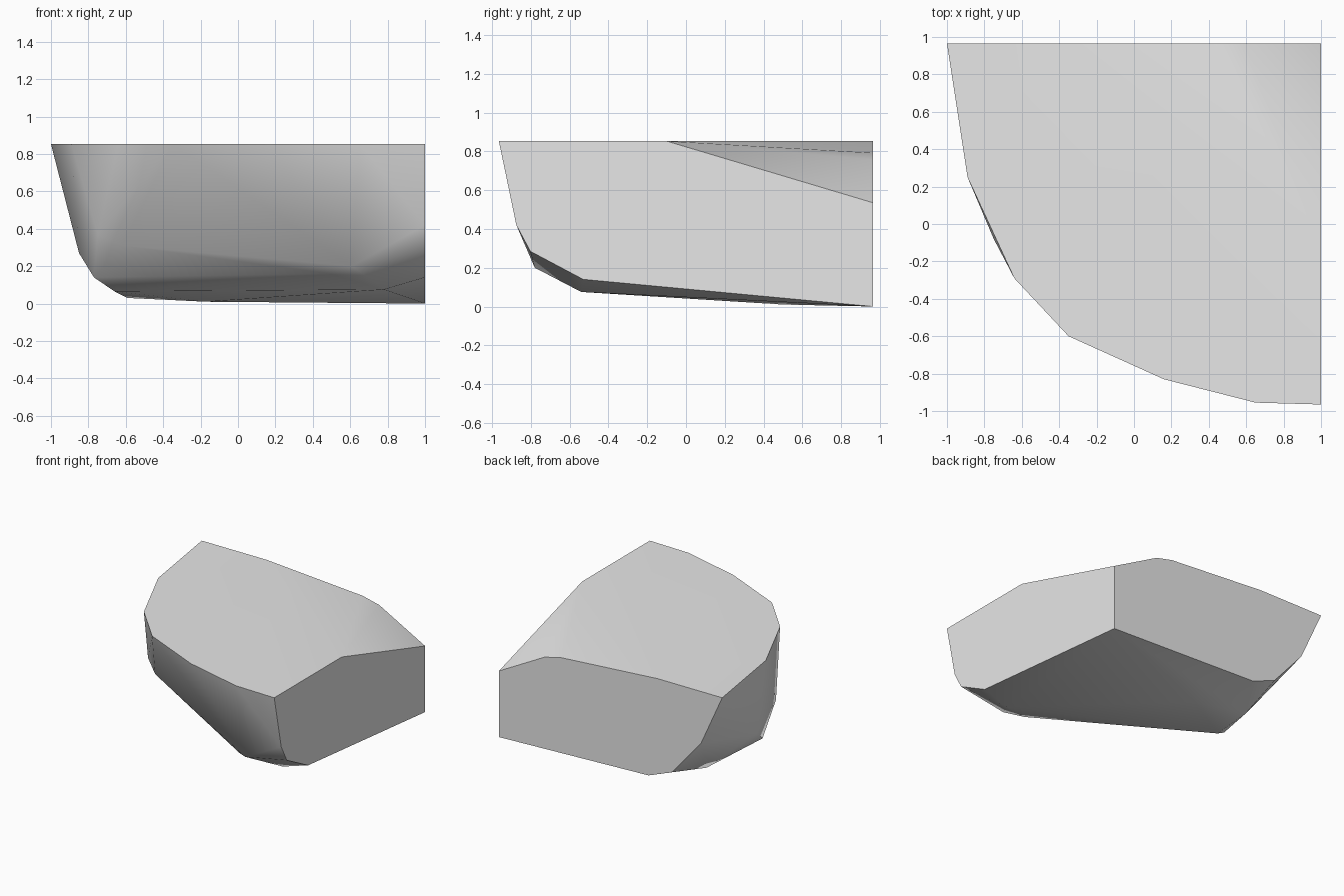
import bpy
import bmesh
import math

cube = bpy.data.objects.get("Cube")
if cube:
    bpy.data.objects.remove(cube, do_unlink=True)

TOP = 0.853    # height of the flat top
BACK = 0.965   # straight cut at the back
SIDE = 1.0     # straight cut on the left side


def stone_material(name, value):
    mat = bpy.data.materials.new(name)
    mat.use_nodes = True
    colour = (value, value, value, 1.0)
    mat.diffuse_color = colour
    mat.node_tree.nodes["Principled BSDF"].inputs["Base Color"].default_value = colour
    return mat


# Flat top rim, as (x, y)
rim = [(-1, BACK), (-.89, .25), (-.64, -.29), (-.35, -.6), (.16, -.83),
       (.65, -.955), (SIDE, -BACK), (SIDE, -.1), (-.42, BACK)]

# Back cut, as (x, z): chipped upper edge, then rounded lower edge
back_cut = [(.44, .792), (.59, .757), (SIDE, .535), (SIDE, 0),
            (-.34, .048), (-.55, .13), (-.81, .433)]

# Left side cut, as (y, z)
side_cut = [(-.875, .42), (-.803, .285), (-.53, .14)]

# Worn corners of the underside, as (x, y, z)
wall_corners = [(-.85, .3, .27), (-.75, -.08, .37), (-.62, -.175, .31),
                (-.77, .12, .14)]
floor_corners = [(-.66, .18, .065), (-.59, .58, .03), (-.17, .5, .01),
                 (.49, -.68, .16), (.61, -.78, .2), (.78, -.54, .075)]

points = [(x, y, TOP) for x, y in rim]
points += [(x, BACK, z) for x, z in back_cut]
points += [(SIDE, y, z) for y, z in side_cut]
points += wall_corners + floor_corners

# Wrap the corners into one chiselled stone
bm = bmesh.new()
for p in points:
    bm.verts.new(p)
hull = bmesh.ops.convex_hull(bm, input=bm.verts[:])
loose = [v for v in bm.verts if not v.link_faces]
bmesh.ops.delete(bm, geom=loose, context='VERTS')

# Merge the triangles of the flat cuts
bmesh.ops.dissolve_limit(bm, angle_limit=math.radians(0.5),
                         verts=bm.verts[:], edges=bm.edges[:])
bmesh.ops.recalc_face_normals(bm, faces=bm.faces[:])

mesh = bpy.data.meshes.new("stone_block")
bm.to_mesh(mesh)
bm.free()
mesh.materials.append(stone_material("plain grey", 0.8))

stone = bpy.data.objects.new("stone_block", mesh)
bpy.context.collection.objects.link(stone)

# Soft shading with crisp cut edges
for obj in bpy.context.selected_objects:
    obj.select_set(False)
stone.select_set(True)
bpy.context.view_layer.objects.active = stone
bpy.ops.object.shade_smooth_by_angle(angle=math.radians(30))
